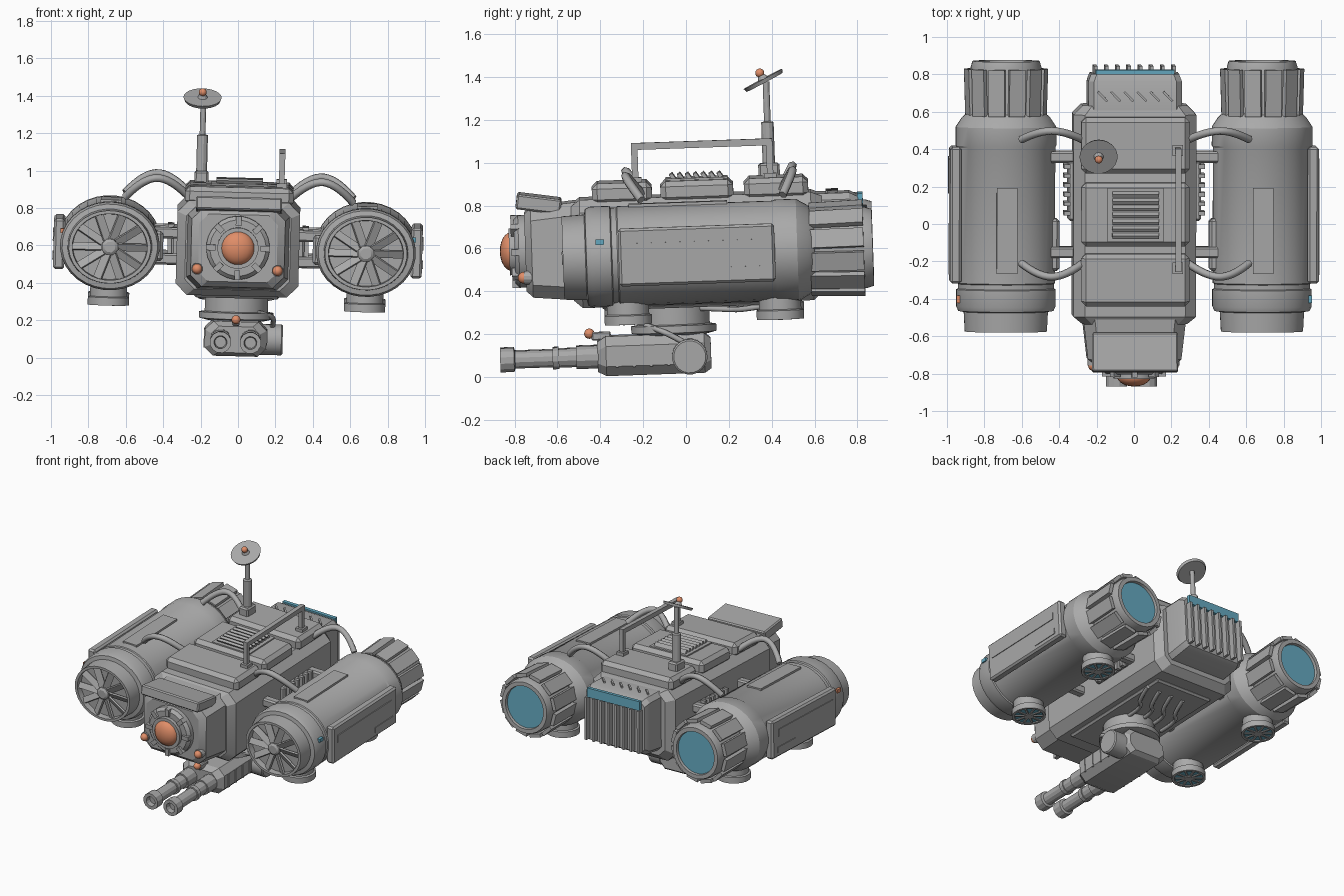
import bpy, bmesh, math
from mathutils import Matrix, Vector, Euler

old = bpy.data.objects.get("Cube")
if old:
    bpy.data.objects.remove(old)


def material(name, rgb):
    m = bpy.data.materials.new(name)
    m.use_nodes = True
    m.diffuse_color = (*rgb, 1)
    m.node_tree.nodes["Principled BSDF"].inputs["Base Color"].default_value = (*rgb, 1)
    return m


GREY = material("hull grey", (0.4, 0.4, 0.4))
ORANGE = material("lamp orange", (0.75, 0.27, 0.14))
BLUE = material("glow blue", (0.13, 0.4, 0.53))

# The whole craft hovers with a slight pitch and roll
PIVOT = Vector((0, 0, 0.6))
TILT = (Matrix.Translation(PIVOT) @ Euler((math.radians(2), math.radians(1.5), 0)).to_matrix().to_4x4()
        @ Matrix.Translation(-PIVOT))
AXES = {"z": Matrix(), "y": Matrix.Rotation(-math.pi / 2, 4, "X"), "x": Matrix.Rotation(math.pi / 2, 4, "Y")}


def finish(name, bm, mat=GREY):
    bmesh.ops.recalc_face_normals(bm, faces=bm.faces)
    me = bpy.data.meshes.new(name)
    bm.to_mesh(me)
    bm.free()
    me.materials.append(mat)
    me.shade_smooth()
    me.set_sharp_from_angle(angle=math.radians(28))
    ob = bpy.data.objects.new(name, me)
    ob.matrix_world = TILT
    bpy.context.collection.objects.link(ob)
    return ob


def add_box(bm, size, mat):
    bmesh.ops.create_cube(bm, size=1, matrix=mat @ Matrix.Diagonal((*size, 1)))


def place(loc, rot=(0, 0, 0)):
    return Matrix.Translation(loc) @ Euler(rot).to_matrix().to_4x4()


def box(name, size, loc, rot=(0, 0, 0), bevel=0.0, mat=GREY):
    bm = bmesh.new()
    add_box(bm, size, place(loc, rot))
    if bevel:
        bmesh.ops.bevel(bm, geom=bm.edges[:], offset=bevel, segments=1, affect="EDGES")
    return finish(name, bm, mat)


def boxes(name, items, mat=GREY):
    bm = bmesh.new()
    for size, m in items:
        add_box(bm, size, m)
    return finish(name, bm, mat)


def skin(bm, rings):
    rings = [[bm.verts.new(p) for p in r] for r in rings]
    for a, b in zip(rings, rings[1:]):
        for i in range(len(a)):
            j = (i + 1) % len(a)
            bm.faces.new((a[i], a[j], b[j], b[i]))
    bm.faces.new(rings[0])
    bm.faces.new(rings[-1])


def lathe(name, profile, loc, axis="z", n=28, sx=1.0, mat=GREY):
    """Revolve (radius, height) pairs; sx widens the section along x."""
    bm = bmesh.new()
    m = Matrix.Translation(loc) @ AXES[axis]
    angles = [2 * math.pi * (i + 0.5) / n for i in range(n)]
    skin(bm, [[m @ Vector((sx * r * math.cos(a), r * math.sin(a), h)) for a in angles] for r, h in profile])
    return finish(name, bm, mat)


def loft(name, sections):
    """Eight-sided sections (y, half width, bottom, top, chamfer) along y."""
    bm = bmesh.new()
    rings = []
    for y, w, lo, hi, c in sections:
        half = [(w - c, lo), (w, lo + c), (w, hi - c), (w - c, hi)]
        rings.append([(x, y, z) for x, z in half] + [(-x, y, z) for x, z in reversed(half)])
    skin(bm, rings)
    return finish(name, bm)


def tube(name, points, radius):
    cu = bpy.data.curves.new(name, "CURVE")
    cu.dimensions = "3D"
    cu.bevel_depth, cu.bevel_resolution, cu.use_fill_caps = radius, 1, True
    sp = cu.splines.new("NURBS")
    sp.points.add(len(points) - 1)
    for p, co in zip(sp.points, points):
        p.co = (*co, 1)
    sp.order_u, sp.use_endpoint_u, sp.resolution_u = 3, True, 5
    cu.materials.append(GREY)
    ob = bpy.data.objects.new(name, cu)
    ob.matrix_world = TILT
    bpy.context.collection.objects.link(ob)


def ball(name, r, loc, squash=1.0):
    bm = bmesh.new()
    bmesh.ops.create_uvsphere(bm, u_segments=20, v_segments=12, radius=r,
                              matrix=Matrix.Translation(loc) @ Matrix.Diagonal((1, squash, 1, 1)))
    finish(name, bm, ORANGE)


# Hull, nose and rear block
loft("hull", [(-.53, .28, .38, .82, .05), (-.49, .328, .345, .85, .06),
              (.59, .328, .345, .85, .06), (.64, .28, .39, .83, .05)])
loft("nose", [(-.75, .21, .43, .79, .05), (-.72, .25, .4, .82, .06), (-.5, .275, .38, .84, .06)])
loft("rear_block", [(.6, .25, .42, .84, .03), (.77, .25, .44, .84, .03), (.81, .235, .46, .82, .03)])
box("visor", (.46, .21, .07), (0, -.68, .835), (math.radians(-9), 0, 0), .008)
box("rear_light_bar", (.42, .025, .065), (0, .82, .8), mat=BLUE)
boxes("rear_fins", [((.018, .05, .3), place((-.21 + .06 * i, .825, .62))) for i in range(8)])
boxes("rear_slashes", [((.07, .012, .015), place((-.175 + .07 * i, .69, .845), (0, 0, -.8))) for i in range(6)])

# Roof modules and grille
for name, y, length in (("front", -.29, .28), ("middle", .06, .34), ("rear", .43, .3)):
    box(name + "_roof_module", (.58, length, .1), (0, y, .873), bevel=.025)
box("grille_plate", (.3, .29, .012), (0, .06, .926))
boxes("grille_slats", [((.25, .018, .035), place((0, -.05 + .037 * i, .937), (.6, 0, 0))) for i in range(7)])

# Front eye and lamps
lathe("eye_ring", [(.17, .06), (.17, -.01), (.15, -.03), (.11, -.03), (.11, -.055), (.085, -.055), (.085, .02)],
      (0, -.77, .613), "y")
boxes("eye_clamps", [((.05, .04, .03), Matrix.Translation((0, -.795, .613)) @ Matrix.Rotation(k * math.pi / 4, 4, "Y")
                      @ Matrix.Translation((.145, 0, 0))) for k in range(8)])
ball("eye", .09, (0, -.815, .613), .6)
for s in (-1, 1):
    lathe("headlamp_socket", [(.032, -.02), (.032, .05)], (s * .215, -.74, .495), "y", 12)
    ball("headlamp", .027, (s * .215, -.762, .495))

# Nacelles, built once for each side
CZ = .593
for s in (-1, 1):
    cx = s * .685
    side = "left" if s > 0 else "right"
    lathe(side + "_nacelle", [(.175, -.535), (.178, -.575), (.195, -.575), (.2, -.47), (.226, -.465), (.236, -.44),
                              (.236, -.35), (.228, -.345), (.228, -.32), (.234, -.315), (.234, .41), (.239, .42),
                              (.239, .52), (.21, .57), (.18, .6)], (cx, 0, CZ), "y", 32, 1.13)
    hub = Matrix.Translation((cx, 0, CZ)) @ Matrix.Diagonal((1.13, 1, 1, 1))
    boxes(side + "_fan_blades", [((.14, .012, .042), hub @ Matrix.Rotation(k * math.pi / 5, 4, "Y")
                                  @ Matrix.Translation((.11, -.552, 0)) @ Matrix.Rotation(.5, 4, "X"))
                                 for k in range(10)])
    lathe(side + "_fan_hub", [(.045, -.53), (.045, -.57), (.03, -.58)][::-1], (cx, 0, CZ), "y", 8)
    # Nozzle with petals and glowing core
    lathe(side + "_nozzle", [(.19, .56), (.19, .84), (.18, .872), (.152, .872), (.148, .845)], (cx, 0, CZ), "y")
    lathe(side + "_nozzle_glow", [(.15, .845), (.15, .853)], (cx, 0, CZ), "y", mat=BLUE)
    core = Matrix.Translation((cx, 0, CZ))
    petals = []
    for k in range(12):
        turn = core @ Matrix.Rotation((k + .5) * math.pi / 6, 4, "Y")
        petals.append(((.025, .25, .088), turn @ Matrix.Translation((.205, .705, 0)) @ Matrix.Rotation(-.03, 4, "Z")))
    boxes(side + "_nozzle_petals", petals)
    # Panels on the shell
    box(side + "_outer_panel", (.06, .73, .27), (s * .956, .05, CZ), bevel=.012)
    box(side + "_outer_strip", (.008, .62, .05), (s * .987, .04, CZ + .04))
    box(side + "_outer_hatch", (.008, .2, .04), (s * .987, .26, CZ - .08))
    box(side + "_top_panel", (.11, .46, .02), (cx, -.03, CZ + .232))
    box(side + "_inner_box", (.1, .28, .16), (s * .45, -.11, CZ), bevel=.015)
    box(side + "_marker_light", (.03, .04, .025), (s * .935, -.4, CZ + .075), mat=BLUE if s > 0 else ORANGE)
    # Lift pods underneath
    for y in (-.28, .43):
        lathe(side + "_lift_pod", [(.09, .285), (.095, .273), (.112, .273), (.112, .315), (.1, .32), (.1, .42)],
              (cx, y, 0), n=20)
        lathe(side + "_pod_glow", [(.092, .279), (.092, .286)], (cx, y, 0), n=20, mat=BLUE)
        boxes(side + "_pod_vanes", [((.18, .014, .008), place((cx, y, .276), (0, 0, k * math.pi / 5)))
                                    for k in range(5)])
        lathe(side + "_pod_hub", [(.03, .27), (.03, .285)], (cx, y, 0), n=10)
    # Struts, ribbed coupling and hoses to the hull
    for y in (-.15, .36):
        for dz in (-.07, .07):
            box(side + "_strut", (.2, .06, .06), (s * .39, y, CZ + dz), bevel=.01)
    box(side + "_coupling", (.04, .32, .2), (s * .335, .18, CZ), bevel=.01)
    boxes(side + "_coupling_ribs", [((.035, .022, .22), place((s * .36, .06 + .05 * i, CZ))) for i in range(6)])
    for y, d in ((-.2, -.07), (.46, .05)):
        tube(side + "_hose", [(s * .61, y, .85), (s * .52, y + d, .95), (s * .38, y + d, .965), (s * .28, y, .87)], .021)

# Sensor mast and dish
box("mast_foot", (.075, .1, .1), (-.205, .4, .93), bevel=.01)
lathe("mast", [(.03, .93), (.03, 1.17), (.016, 1.175), (.016, 1.36)], (-.205, .4, 0), n=12)
bm = bmesh.new()
dish = place((-.21, .39, 1.365), (math.radians(26), 0, 0))
bmesh.ops.create_cone(bm, cap_ends=True, segments=24, radius1=.095, radius2=.102, depth=.018, matrix=dish)
bmesh.ops.create_cone(bm, cap_ends=True, segments=10, radius1=.03, radius2=.012, depth=.03,
                      matrix=dish @ Matrix.Translation((0, 0, .018)))
finish("dish", bm)
ball("dish_lamp", .021, dish @ Vector((0, 0, .04)))

# Roof handrail
box("handrail_bar", (.032, .66, .032), (.225, .09, 1.09))
for y in (-.225, .405):
    box("handrail_post", (.03, .03, .2), (.225, y, .99))
    box("handrail_foot", (.055, .06, .03), (.225, y, .93))

# Belly plate and pipes
box("belly_plate", (.46, .9, .03), (0, .05, .345), bevel=.012)
for i in range(4):
    x = -.15 + .1 * i
    tube("belly_pipe", [(x - .05, .02, .325), (x - .04, .2, .31), (x + .04, .25, .31), (x + .08, .4, .33)], .014)

# Turret with twin barrels
lathe("turret_mount", [(.15, .2), (.2, .212), (.2, .245), (.17, .25), (.17, .35)], (0, -.07, 0))
loft("turret_body", [(-.43, .13, .04, .18, .04), (-.39, .165, .02, .205, .045),
                     (.07, .165, .02, .205, .045), (.1, .14, .04, .18, .04)])
boxes("turret_ribs", [((.34, .012, .1), place((0, -.34 + .08 * i, .11))) for i in range(4)])
lathe("turret_drum", [(.083, .13), (.083, .245), (.075, .252)], (0, 0, .1), "x", 20)
tube("turret_hose", [(.12, -.2, .25), (.2, -.14, .23), (.2, -.06, .19), (.19, 0, .15)], .014)
for s in (-1, 1):
    lathe("barrel", [(.03, -.85), (.035, -.885), (.058, -.885), (.058, -.82), (.042, -.815), (.042, -.64), (.052, -.64),
                     (.052, -.61), (.045, -.61), (.045, -.53), (.055, -.53), (.055, -.42)],
          (s * .08, 0, .11), "y", 12)
box("turret_lamp_arm", (.04, .09, .04), (0, -.41, .205), bevel=.006)
ball("turret_lamp", .024, (0, -.465, .218))
